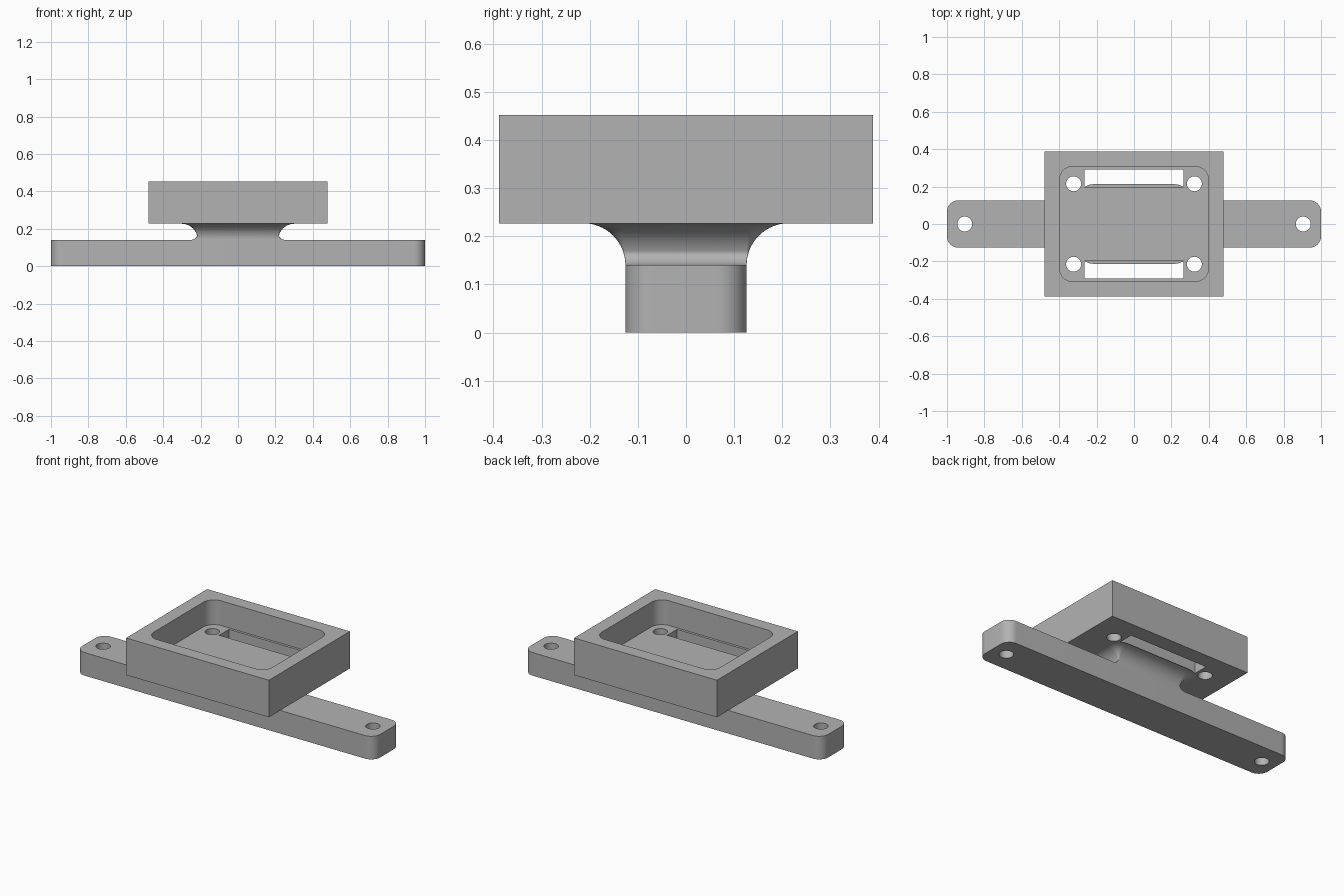
import bpy, bmesh
from math import cos, sin, pi, sqrt

cube = bpy.data.objects.get("Cube")
if cube:
    bpy.data.objects.remove(cube, do_unlink=True)

grey = bpy.data.materials.new("plain grey")
grey.use_nodes = True
GREY = (0.45, 0.45, 0.45, 1)
grey.diffuse_color = GREY
grey.node_tree.nodes["Principled BSDF"].inputs["Base Color"].default_value = GREY

BAR_TOP, TRAY_BOTTOM, TRAY_FLOOR, TRAY_TOP = 0.14, 0.227, 0.302, 0.452


def outline(hx, hy, r, steps=12):
    """Rounded rectangle, or a circle when r equals both half sizes."""
    pts = []
    for q, (sx, sy) in enumerate([(1, 1), (-1, 1), (-1, -1), (1, -1)]):
        for i in range(steps + 1 if r > 0 else 1):
            a = (q + i / steps) * pi / 2
            pts.append((sx * (hx - r) + r * cos(a), sy * (hy - r) + r * sin(a)))
    return pts


def loft(name, rings, centre=(0, 0)):
    """Skin a stack of (outline, z) rings and cap both ends."""
    bm = bmesh.new()
    loops = [[bm.verts.new((x + centre[0], y + centre[1], z)) for x, y in pts]
             for pts, z in rings]
    n = len(loops[0])
    for low, high in zip(loops, loops[1:]):
        for i in range(n):
            j = (i + 1) % n
            bm.faces.new((low[i], low[j], high[j], high[i]))
    bm.faces.new(loops[0][::-1])
    bm.faces.new(loops[-1])
    bmesh.ops.remove_doubles(bm, verts=bm.verts, dist=1e-5)
    mesh = bpy.data.meshes.new(name)
    bm.to_mesh(mesh)
    bm.free()
    mesh.materials.append(grey)
    obj = bpy.data.objects.new(name, mesh)
    bpy.context.collection.objects.link(obj)
    return obj


def prism(name, hx, hy, r, z0, z1, centre=(0, 0)):
    pts = outline(hx, hy, r)
    return loft(name, [(pts, z0), (pts, z1)], centre)


def activate(obj):
    bpy.ops.object.select_all(action='DESELECT')
    obj.select_set(True)
    bpy.context.view_layer.objects.active = obj


def cut(obj, cutter):
    activate(obj)
    mod = obj.modifiers.new("cut", 'BOOLEAN')
    mod.operation = 'DIFFERENCE'
    mod.solver = 'EXACT'
    mod.object = cutter
    bpy.ops.object.modifier_apply(modifier=mod.name)
    bpy.data.objects.remove(cutter, do_unlink=True)


# Mounting bar with a screw hole at each end
bar = prism("mounting_bar", 1.0, 0.126, 0.06, 0, BAR_TOP)
for s in (-1, 1):
    cut(bar, prism("bar_hole", 0.04, 0.04, 0.04, -0.1, 0.3, (s * 0.905, 0)))

# Tray with rounded pocket, corner holes and two long slots
tray = prism("tray", 0.479, 0.388, 0, TRAY_BOTTOM, TRAY_TOP)
cut(tray, prism("pocket", 0.398, 0.307, 0.07, TRAY_FLOOR, 0.6))
for sy in (-1, 1):
    cut(tray, prism("slot", 0.265, 0.047, 0, 0.1, 0.4, (0, sy * 0.245)))
    for sx in (-1, 1):
        cut(tray, prism("tray_hole", 0.04, 0.04, 0.04, 0.1, 0.4,
                        (sx * 0.323, sy * 0.215)))

# Neck flaring up into the tray, with small fillets onto the bar at its ends
flare, foot, steps = TRAY_BOTTOM - BAR_TOP, 0.04, 24
rings = []
for i in range(steps + 1):
    t = (i / steps) ** 1.5 * pi / 2
    h, out = flare * sin(t), flare * (1 - cos(t))
    low = foot - sqrt(foot ** 2 - max(foot - h, 0) ** 2)
    rings.append((outline(0.215 + max(out, low), 0.126 + out, out + 0.0005),
                  BAR_TOP + h))
neck = loft("neck", rings)

for obj in (bar, tray, neck):
    activate(obj)
    bpy.ops.object.shade_smooth_by_angle(angle=pi / 6)
